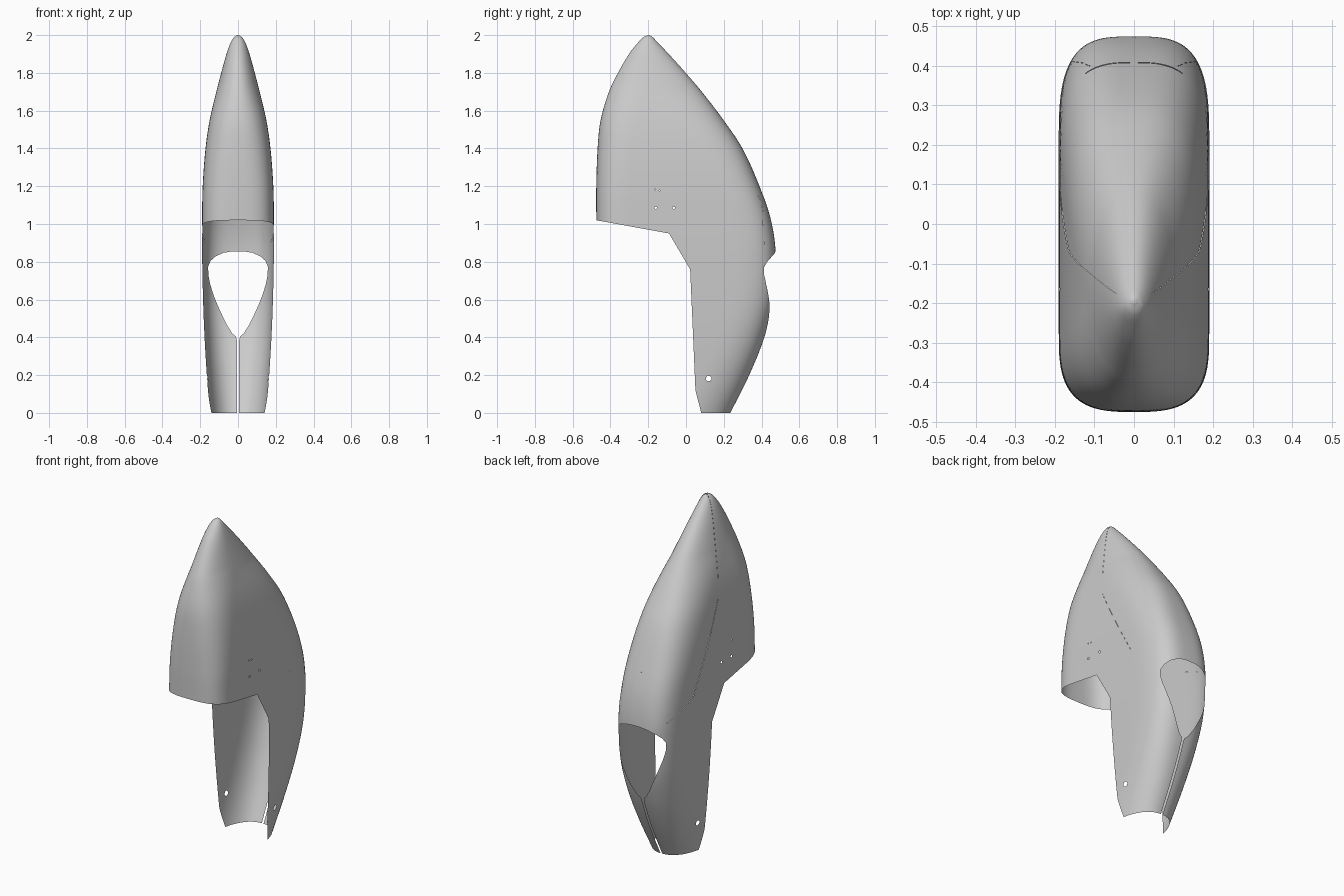
import bpy
import bmesh
from math import sin, cos, pi
from mathutils import Vector

if "Cube" in bpy.data.objects:
    bpy.data.objects.remove(bpy.data.objects["Cube"])

# Cowling stations: height, front y, back y, half width, corner squareness
STATIONS = [
    (0, -.475, .235, .15, 2.3),
    (.2, -.475, .335, .165, 2.5),
    (.4, -.475, .415, .177, 2.8),
    (.6, -.475, .465, .185, 3.1),
    (.84, -.475, .475, .19, 3.2),
    (1.02, -.475, .45, .19, 3.1),
    (1.2, -.475, .39, .187, 2.9),
    (1.4, -.468, .3, .172, 2.6),
    (1.55, -.452, .2, .15, 2.4),
    (1.7, -.408, .085, .115, 2.2),
    (1.8, -.36, 0, .089, 2.1),
    (1.9, -.302, -.09, .061, 2),
    (1.96, -.255, -.147, .039, 2),
    (1.99, -.224, -.176, .02, 2),
    (2, -.2, -.19, .004, 2),
]
ROWS, ARC, SIDE = 90, 44, 10


def slope(i, k):
    a, b = STATIONS[max(i - 1, 0)], STATIONS[min(i + 1, len(STATIONS) - 1)]
    return (b[k] - a[k]) / (b[0] - a[0])


def station(z):
    """Smoothly interpolate the station table at a height."""
    i = 0
    while i < len(STATIONS) - 2 and STATIONS[i + 1][0] < z:
        i += 1
    a, b = STATIONS[i], STATIONS[i + 1]
    h = b[0] - a[0]
    t = (z - a[0]) / h
    s = t * t * (3 - 2 * t)
    return [a[k] * (1 - s) + b[k] * s
            + h * t * (1 - t) * (slope(i, k) * (1 - t) - slope(i + 1, k) * t)
            for k in range(1, 5)]


def power(v, e):
    return (1 if v >= 0 else -1) * abs(v) ** e


def section(z):
    """Closed horizontal outline: two rounded ends joined by straight sides."""
    front, back, w, n = station(z)
    depth = back - front
    rf, rb = min(.2, .45 * depth), min(.27, .55 * depth)
    yf, yb = front + rf, back - rb

    def arc(start, r, y):
        angles = [start + pi * i / ARC for i in range(ARC + 1)]
        return [Vector((w * power(cos(a), 2 / n), y + r * power(sin(a), 2 / n), z))
                for a in angles]

    def side(x, y0, y1):
        return [Vector((x, y0 + (y1 - y0) * i / SIDE, z)) for i in range(1, SIDE)]

    return arc(0, rb, yb) + side(-w, yb, yf) + arc(pi, rf, yf) + side(w, yf, yb)


def inside(p, poly):
    hit = False
    for (a, b), (c, d) in zip(poly, poly[1:] + poly[:1]):
        if (b > p[1]) != (d > p[1]) and p[0] < a + (c - a) * (p[1] - b) / (d - b):
            hit = not hit
    return hit


def score(bm, poly, axis, rule=lambda f: True):
    """Cut an outline through the skin along x (axis 1) or y (axis 0); return faces within."""
    def flat(co):
        return co[axis], co.z

    for p, q in zip(poly, poly[1:] + poly[:1]):
        faces = []
        for f in bm.faces:
            pts = [flat(v.co) for v in f.verts]
            if rule(f) and all(min(c[k] for c in pts) <= max(p[k], q[k])
                               and max(c[k] for c in pts) >= min(p[k], q[k])
                               for k in (0, 1)):
                faces.append(f)
        if not faces:
            continue
        co, no = Vector((0, 0, p[1])), Vector((0, 0, q[0] - p[0]))
        co[axis], no[axis] = p[0], p[1] - q[1]
        geom = set(faces)
        for f in faces:
            geom.update(f.edges)
            geom.update(f.verts)
        bmesh.ops.bisect_plane(bm, geom=list(geom), dist=1e-6, plane_co=co, plane_no=no.normalized())
    return [f for f in bm.faces
            if rule(f) and inside(flat(f.calc_center_median()), poly)]


def remove(bm, faces):
    bmesh.ops.delete(bm, geom=faces, context='FACES')


def circle(y, z, r, sides):
    return [(y + r * cos(2 * pi * (i + .5) / sides), z + r * sin(2 * pi * (i + .5) / sides))
            for i in range(sides)]


def finish(bm, name, mat):
    mesh = bpy.data.meshes.new(name)
    bm.to_mesh(mesh)
    bm.free()
    mesh.materials.append(mat)
    ob = bpy.data.objects.new(name, mesh)
    bpy.context.collection.objects.link(ob)
    bpy.ops.object.select_all(action='DESELECT')
    ob.select_set(True)
    bpy.context.view_layer.objects.active = ob
    bpy.ops.object.shade_smooth_by_angle(angle=pi / 4)


grey = bpy.data.materials.new("plain grey")
grey.use_nodes = True
grey.diffuse_color = (.6, .6, .6, 1)
grey.node_tree.nodes["Principled BSDF"].inputs["Base Color"].default_value = grey.diffuse_color

# Loft the whole skin, with rows closer together toward the nose
bm = bmesh.new()
rings = [[bm.verts.new(co) for co in section(2 * (1 - (1 - i / ROWS) ** 1.6))]
         for i in range(ROWS + 1)]
for low, high in zip(rings, rings[1:]):
    for i in range(len(low)):
        bm.faces.new((low[i - 1], low[i], high[i], high[i - 1]))
bm.faces.new(rings[-1])
bmesh.ops.recalc_face_normals(bm, faces=bm.faces)

# Open front below the nose
remove(bm, score(bm, [(-.6, 1.042), (-.475, 1.02), (-.09, .95), (.022, .76),
                      (.05, .12), (.083, -.01), (-.6, -.01)], 1))

# Rear opening with the narrow slit running down to the bottom
half = [(.03, .855), (.075, .848), (.12, .828), (.145, .805), (.158, .775), (.157, .73),
        (.147, .68), (.13, .625), (.108, .57), (.085, .52), (.058, .465),
        (.03, .42), (.012, .405), (.006, .385), (.006, -.01)]
outline = half + [(-x, z) for x, z in reversed(half)]
remove(bm, score(bm, outline, 0, lambda f: f.calc_center_median().y > .12))

# Fixing holes through both sides
for y, z, r in ((.12, .182, .015), (-.16, 1.085, .007), (-.065, 1.085, .007),
                (-.165, 1.183, .003), (-.14, 1.178, .003)):
    remove(bm, score(bm, circle(y, z, r, 10), 1))

# Split the rear hood from the main shell along the panel seam
seam = [(-.19, 2.1), (-.19, 2), (-.07, 1.46), (.2, .98), (.412, .89),
        (.408, 1.06), (.4, 1.12), (.38, 1.15), (.6, 1.16), (.6, 2.1)]
score(bm, seam, 1)
hood = bm.copy()


def in_hood(f):
    c = f.calc_center_median()
    return inside((c.y, c.z), seam)


remove(bm, [f for f in bm.faces if in_hood(f)])
remove(hood, [f for f in hood.faces if not in_hood(f)])

# Seat the hood a hair below the shell so the seam reads
hood.normal_update()
for v in hood.verts:
    v.co -= v.normal * .001

finish(bm, "main_shell", grey)
finish(hood, "rear_hood", grey)
